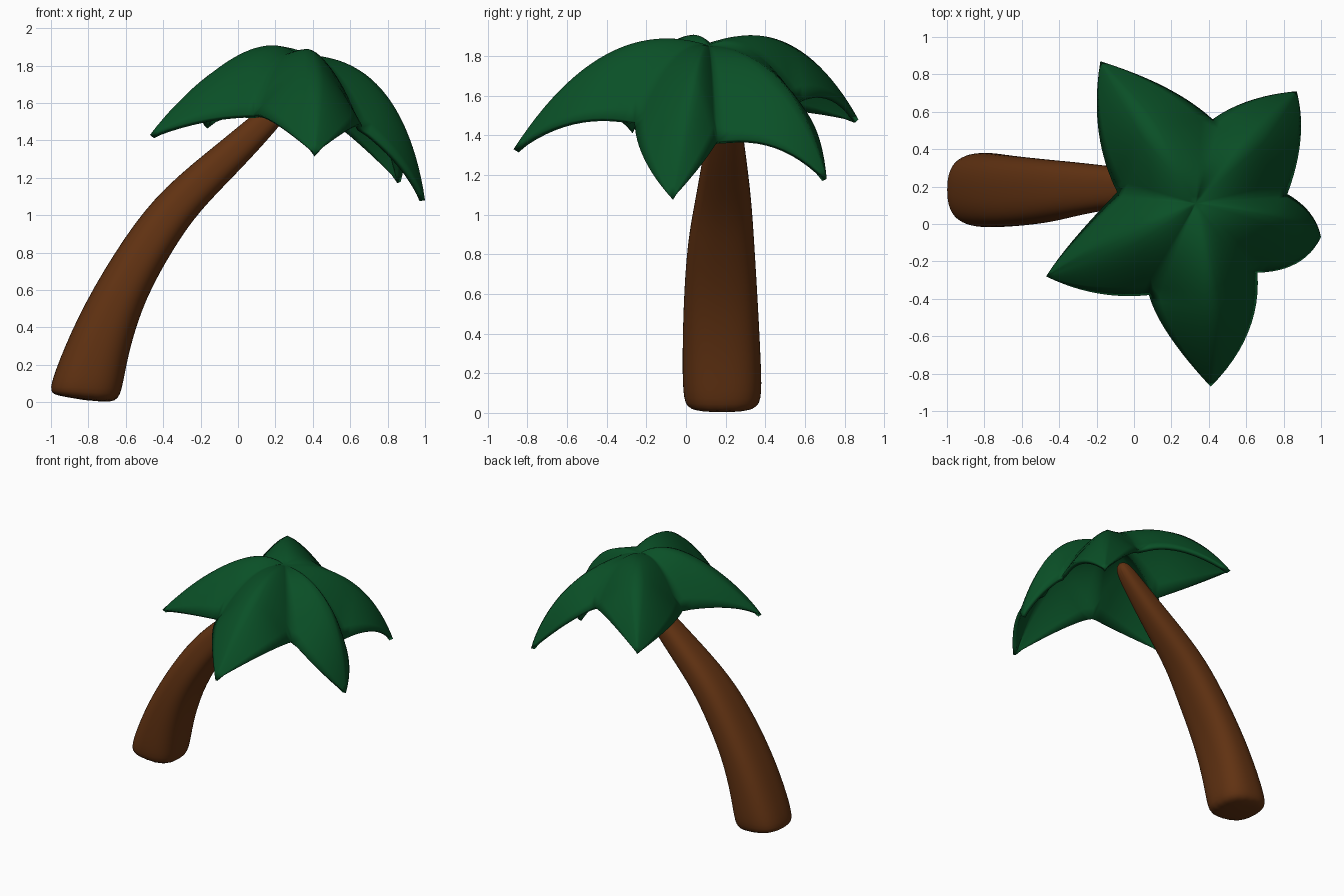
import bpy, bmesh, math
from mathutils import Vector as V

if "Cube" in bpy.data.objects:
    bpy.data.objects.remove(bpy.data.objects["Cube"])


def finish(name, bm, color):
    me = bpy.data.meshes.new(name)
    bm.to_mesh(me)
    bm.free()
    ob = bpy.data.objects.new(name, me)
    bpy.context.collection.objects.link(ob)
    for p in me.polygons:
        p.use_smooth = True
    mat = bpy.data.materials.new(name + "_color")
    mat.diffuse_color = color
    mat.use_nodes = True
    mat.node_tree.nodes["Principled BSDF"].inputs["Base Color"].default_value = mat.diffuse_color
    me.materials.append(mat)
    return ob


def through(a, m, b, t):
    # smooth curve passing through a, m (halfway) and b
    return a * (1 - t) * (1 - 2 * t) + m * 4 * t * (1 - t) + b * t * (2 * t - 1)


# Trunk: rings given by left x,z / right x,z / centre y / half width in y
rings = [(-.98, .035, -.66, -.015, .18, .16), (-1.015, .06, -.62, .05, .185, .2),
         (-.96, .22, -.59, .25, .18, .20), (-.83, .52, -.5, .55, .175, .19),
         (-.6, .9, -.34, .83, .175, .17), (-.4, 1.15, -.21, 1.02, .19, .14),
         (-.1, 1.39, .01, 1.24, .195, .105), (.13, 1.58, .22, 1.47, .2, .07),
         (.28, 1.7, .34, 1.63, .2, .05)]
bm = bmesh.new()
N = 16
E = 3.0
loops = []
for lx, lz, rx, rz, cy, b in rings:
    c = V(((lx + rx) / 2, cy, (lz + rz) / 2))
    half = V(((rx - lx) / 2, 0, (rz - lz) / 2))
    loop = []
    for k in range(N):
        a = 2 * math.pi * k / N
        ca, sa = math.cos(a), math.sin(a)
        f = (abs(ca) ** E + abs(sa) ** E) ** (-1 / E)
        loop.append(bm.verts.new(c + half * ca * f + V((0, b * sa * f, 0))))
    loops.append(loop)
for lo, hi in zip(loops, loops[1:]):
    for k in range(N):
        j = (k + 1) % N
        bm.faces.new((lo[k], lo[j], hi[j], hi[k]))
bm.faces.new(loops[0][::-1])
bm.faces.new(loops[-1])
bmesh.ops.recalc_face_normals(bm, faces=bm.faces)
trunk = finish("trunk", bm, (.12, .032, .006, 1))
trunk.modifiers.new("smooth", 'SUBSURF').levels = 2
trunk.modifiers["smooth"].render_levels = 2

# Canopy: five drooping leaves sharing valleys (notches) around one centre
centre = V((.33, .11, 1.855))
notches = [V(p) for p in ((.82, .16, 1.37), (.42, .56, 1.57), (-.09, .17, 1.53),
                          (.08, -.38, 1.54), (.66, -.26, 1.47))]
# per leaf: ridge middle, tip, margin after previous notch, margin before next notch
leaves = [((.66, .48, 1.67), (.87, .71, 1.18), (.89, .45, 1.35), (.62, .66, 1.42)),
          ((.07, .52, 1.86), (-.18, .87, 1.48), (.17, .73, 1.6), (-.19, .5, 1.54)),
          ((0, -.05, 1.855), (-.47, -.28, 1.43), (-.32, -.08, 1.52), (-.2, -.37, 1.51)),
          ((.41, -.4, 1.81), (.41, -.87, 1.33), (.19, -.6, 1.5), (.61, -.58, 1.47)),
          ((.77, .03, 1.67), (1.0, -.07, 1.08), (.87, -.21, 1.28), (.94, .06, 1.23))]


def border(notch, margin, tip, t):
    if t <= .5:
        mid = (centre + notch) / 2 + V((0, 0, .12))
        return through(centre, mid, notch, t * 2)
    return through(notch, margin, tip, t * 2 - 1)


bm = bmesh.new()
ROWS, COLS = 24, 6
for i, leaf in enumerate(leaves):
    mid, tip, m0, m1 = (V(p) for p in leaf)
    grid = []
    for r in range(ROWS + 1):
        t = r / ROWS
        ridge = through(centre, mid, tip, t)
        sides = (border(notches[i], m0, tip, t), border(notches[(i + 1) % 5], m1, tip, t))
        row = []
        for k in range(-COLS, COLS + 1):
            u = abs(k) / COLS
            e = sides[0] if k < 0 else sides[1]
            p = ridge.lerp(e, u)
            p.z = ridge.z + (e.z - ridge.z) * u ** 1.6
            row.append(bm.verts.new(p))
        grid.append(row)
    for a, b in zip(grid, grid[1:]):
        for k in range(2 * COLS):
            bm.faces.new((a[k], b[k], b[k + 1], a[k + 1]))
bmesh.ops.remove_doubles(bm, verts=bm.verts, dist=.002)
bmesh.ops.recalc_face_normals(bm, faces=bm.faces)
if sum(f.normal.z * f.calc_area() for f in bm.faces) < 0:
    bmesh.ops.reverse_faces(bm, faces=bm.faces)
canopy = finish("palm_leaves", bm, (.003, .08, .02, 1))
sol = canopy.modifiers.new("thickness", 'SOLIDIFY')
sol.thickness = .03
sol.offset = -1
